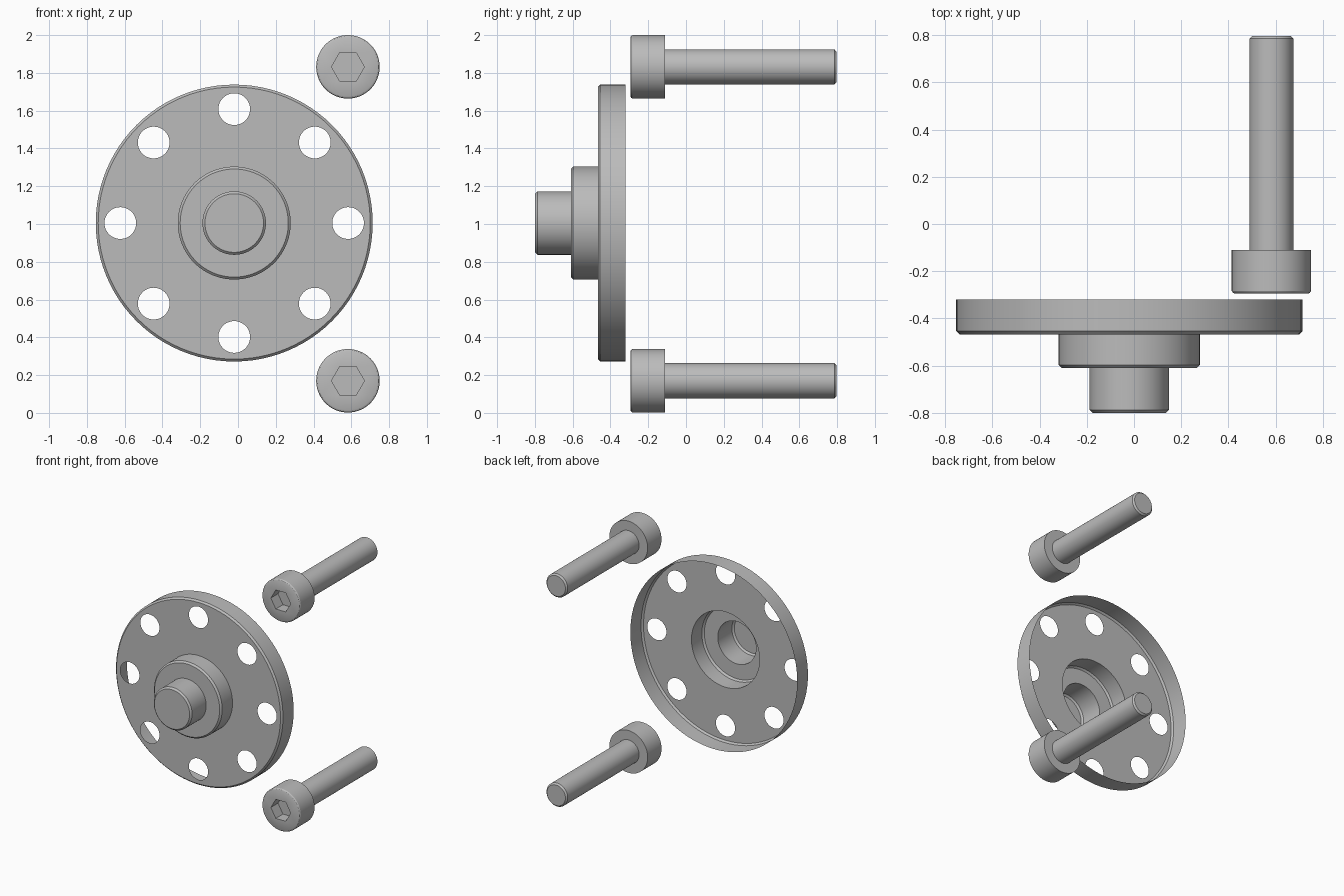
import bpy
import bmesh
from math import cos, sin, tau
from mathutils import Vector

if "Cube" in bpy.data.objects:
    bpy.data.objects.remove(bpy.data.objects["Cube"])

SEGMENTS = 96

steel = bpy.data.materials.new("grey_steel")
steel.use_nodes = True
colour = (0.5, 0.5, 0.5, 1)
steel.diffuse_color = colour
steel.node_tree.nodes["Principled BSDF"].inputs["Base Color"].default_value = colour


def ring(bm, y, radius, sides=SEGMENTS, x=0, z=0):
    """Loop of vertices around the y axis."""
    return [bm.verts.new((x + radius * cos(tau * i / sides), y,
                          z + radius * sin(tau * i / sides))) for i in range(sides)]


def skin(bm, rings):
    """Join consecutive rings with quads."""
    for a, b in zip(rings, rings[1:]):
        for i in range(len(a)):
            j = (i + 1) % len(a)
            bm.faces.new((a[i], a[j], b[j], b[i]))


def pierced_face(bm, loops):
    """Flat face bounded by the first loop, with the other loops as holes."""
    edges = []
    for loop in loops:
        for a, b in zip(loop, loop[1:] + loop[:1]):
            edges.append(bm.edges.get((a, b)) or bm.edges.new((a, b)))
    bmesh.ops.triangle_fill(bm, use_beauty=True, use_dissolve=False,
                            edges=edges, normal=Vector((0, -1, 0)))


def finish(bm, name, location, front_face):
    """Turn the normals outward and make a smooth-shaded object."""
    bmesh.ops.recalc_face_normals(bm, faces=bm.faces[:])
    front_face.normal_update()
    if front_face.normal.y > 0:
        bmesh.ops.reverse_faces(bm, faces=bm.faces[:])
    mesh = bpy.data.meshes.new(name)
    bm.to_mesh(mesh)
    bm.free()
    mesh.materials.append(steel)
    obj = bpy.data.objects.new(name, mesh)
    obj.location = location
    bpy.context.collection.objects.link(obj)
    bpy.ops.object.select_all(action="DESELECT")
    obj.select_set(True)
    bpy.context.view_layer.objects.active = obj
    bpy.ops.object.shade_smooth_by_angle(angle=0.5)


def build_flange():
    """Thin stepped cover, open at the back, with a circle of holes."""
    bm = bmesh.new()
    face_y, hub_y, boss_y, bevel = -0.467, -0.61, -0.80, 0.013
    # Outer rim
    rim = [ring(bm, y, r) for y, r in
           ((-0.32, 0.733), (face_y + bevel, 0.733), (face_y, 0.733 - bevel))]
    skin(bm, rim)
    # Hub and boss
    hub = [ring(bm, y, r) for y, r in
           ((face_y, 0.299), (hub_y + bevel, 0.299), (hub_y, 0.299 - bevel),
            (hub_y, 0.168), (boss_y + bevel, 0.168), (boss_y, 0.168 - bevel))]
    skin(bm, hub)
    cap = bm.faces.new(hub[-1])
    # Bolt holes
    holes = [ring(bm, face_y, 0.084, 48, 0.603 * cos(tau * k / 8), 0.603 * sin(tau * k / 8))
             for k in range(8)]
    pierced_face(bm, [rim[-1], hub[0]] + holes)
    finish(bm, "flange_cover", (-0.02, 0, 1.005), cap)


def build_screw(name, z):
    """Socket head screw with a hexagonal recess."""
    bm = bmesh.new()
    front, back, tip = -0.295, -0.11, 0.797
    # Rounded head, shank and chamfered tip
    body = [ring(bm, y, r) for y, r in
            ((front, 0.155), (front + 0.004, 0.163), (front + 0.012, 0.168),
             (back, 0.168), (back, 0.093), (tip - 0.012, 0.093), (tip, 0.081))]
    skin(bm, body)
    bm.faces.new(body[-1])
    # Hexagonal socket
    socket = [ring(bm, y, 0.087, 6) for y in (front, front + 0.09)]
    skin(bm, socket)
    floor = bm.faces.new(socket[-1])
    pierced_face(bm, [body[0], socket[0]])
    finish(bm, name, (0.582, 0, z), floor)


build_flange()
build_screw("upper_screw", 1.832)
build_screw("lower_screw", 0.17)
